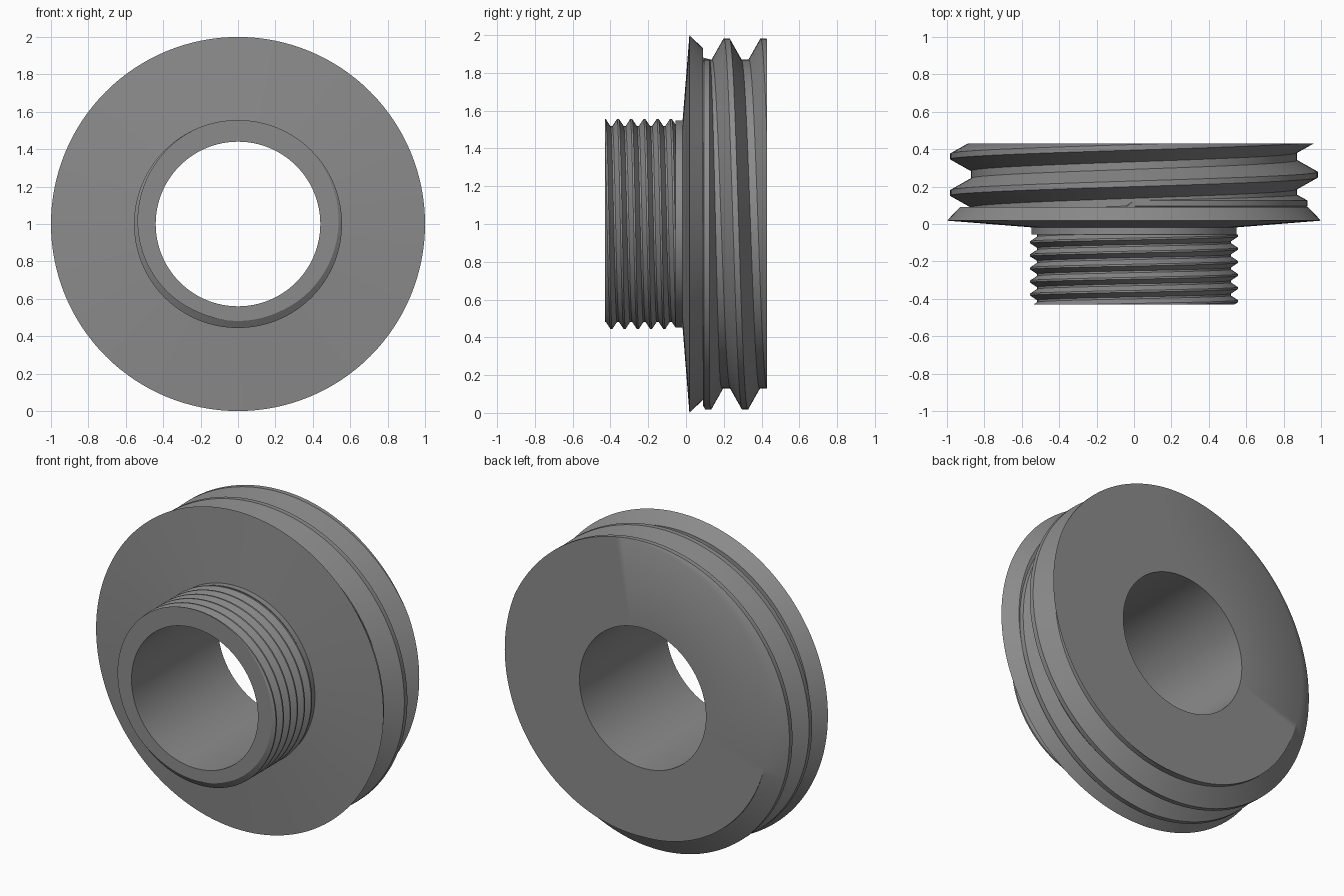
import bpy, bmesh, math

if "Cube" in bpy.data.objects:
    bpy.data.objects.remove(bpy.data.objects["Cube"])

SEGMENTS = 128
BORE = 0.44


def clip_profile(points, low, high):
    """Trim an ordered (y, radius) profile to low..high, keeping the point count."""
    def radius_at(y):
        for (y0, r0), (y1, r1) in zip(points, points[1:]):
            if y0 <= y <= y1:
                return r0 + (r1 - r0) * (y - y0) / max(y1 - y0, 1e-9)
        return points[0][1] if y < points[0][0] else points[-1][1]
    ends = {low: radius_at(low), high: radius_at(high)}
    out = []
    for y, r in points:
        if y <= low:
            out.append((low, ends[low]))
        elif y >= high:
            out.append((high, ends[high]))
        else:
            out.append((y, r))
    return [(low, ends[low])] + out + [(high, ends[high])]


def thread(turn, start, pitch, root, crest, flat, flank, low, high, count, fade=None):
    """Helical thread section at one angle; fade gives the run-in position."""
    points = []
    for k in range(-2, count):
        t = k + turn
        centre, s = start + pitch * t, 1.0
        if fade is not None and t >= -1.000001:
            centre = max(centre, fade)
            s = min(1.0, max(0.0, (t + 1) / 0.5))
        top = root + (crest - root) * s
        reach = flat / 2 + flank * s
        points += [(centre - reach, root), (centre - flat / 2, top),
                   (centre + flat / 2, top), (centre + reach, root)]
    return clip_profile(points, low, high)


def section(turn):
    """Closed cross-section: bore, small thread, collar, flange, large thread."""
    pts = [(-0.43, BORE)]
    pts += thread(turn, -0.43, 0.07, 0.518, 0.556, 0.010, 0.025, -0.43, -0.055, 8)
    pts += [(-0.055, 0.548), (-0.018, 0.548)]               # collar
    pts += [(0.018, 1.0), (0.09, 0.93)]                     # flange
    pts += thread(turn, 0.215, 0.195, 0.872, 0.983, 0.030, 0.0625,
                  0.09, 0.43, 4, fade=0.11)
    pts += [(0.43, BORE)]
    return pts


# Sweep the changing section once around the axis
bm = bmesh.new()
columns = []
for i in range(SEGMENTS + 1):
    turn = i / SEGMENTS
    a = 2 * math.pi * turn
    columns.append([bm.verts.new((r * math.sin(a), y, 1 + r * math.cos(a)))
                    for y, r in section(turn)])
for a, b in zip(columns, columns[1:]):
    n = len(a)
    for j in range(n):
        k = (j + 1) % n
        bm.faces.new((a[j], a[k], b[k], b[j]))
bmesh.ops.remove_doubles(bm, verts=bm.verts[:], dist=1e-5)
bmesh.ops.dissolve_degenerate(bm, dist=1e-6, edges=bm.edges[:])
bmesh.ops.recalc_face_normals(bm, faces=bm.faces[:])

mesh = bpy.data.meshes.new("threaded_adapter")
bm.to_mesh(mesh)
bm.free()
adapter = bpy.data.objects.new("threaded_adapter", mesh)
bpy.context.collection.objects.link(adapter)

grey = bpy.data.materials.new("mid_grey")
grey.diffuse_color = (0.26, 0.26, 0.26, 1)
grey.use_nodes = True
grey.node_tree.nodes["Principled BSDF"].inputs["Base Color"].default_value = grey.diffuse_color
mesh.materials.append(grey)

# Smooth round surfaces, crisp thread edges
bpy.context.view_layer.objects.active = adapter
adapter.select_set(True)
bpy.ops.object.shade_smooth_by_angle(angle=math.radians(30))
